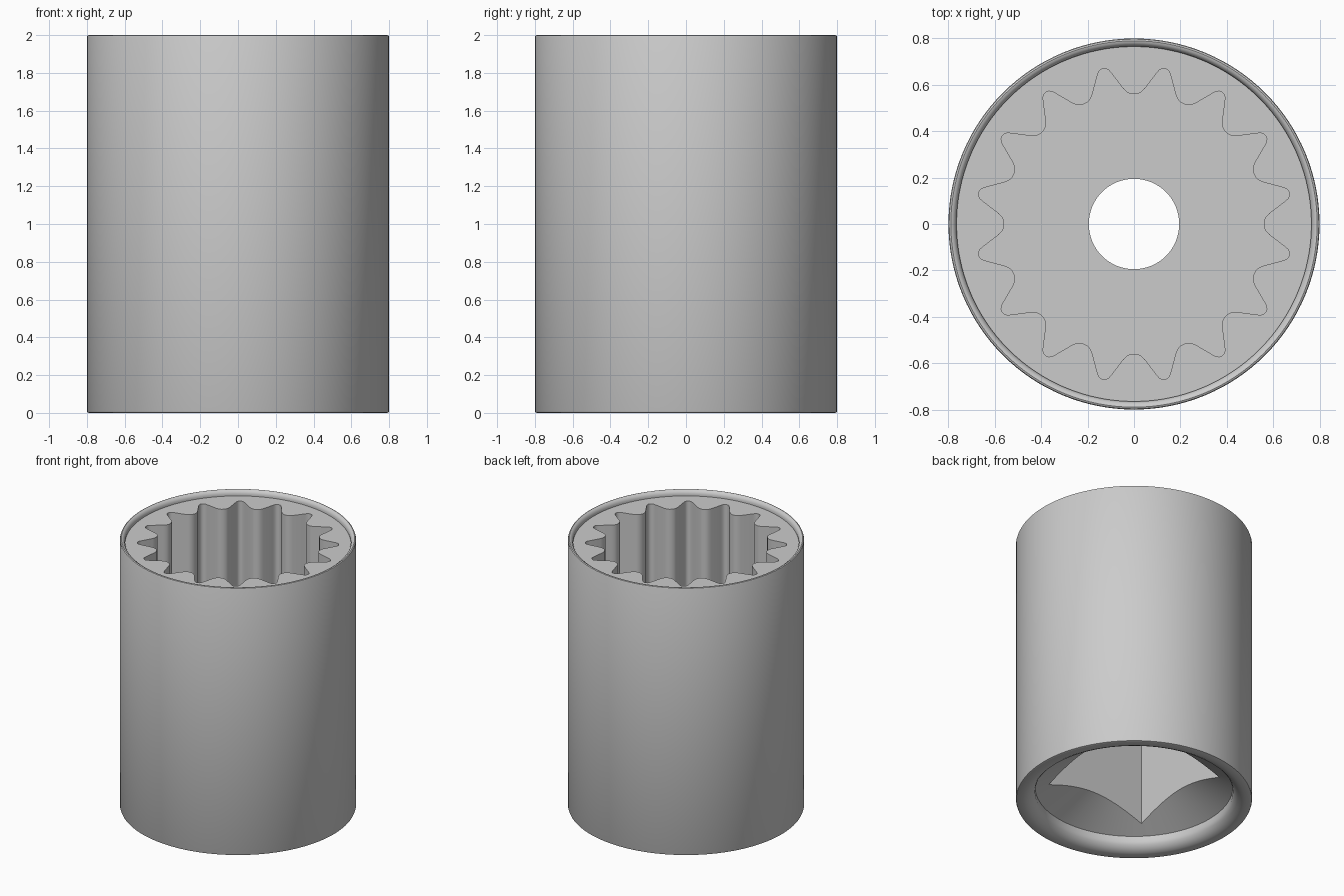
import bpy, bmesh
from math import sin, cos, pi, radians, sqrt

if "Cube" in bpy.data.objects:
    bpy.data.objects.remove(bpy.data.objects["Cube"])


def add_object(name, bm):
    bmesh.ops.recalc_face_normals(bm, faces=bm.faces)
    mesh = bpy.data.meshes.new(name)
    bm.to_mesh(mesh)
    bm.free()
    obj = bpy.data.objects.new(name, mesh)
    bpy.context.collection.objects.link(obj)
    return obj


def lathe(name, profile, steps=128):
    """Solid of revolution; both profile ends are capped with flat discs."""
    bm = bmesh.new()
    rings = [[bm.verts.new((r * cos(2 * pi * i / steps), r * sin(2 * pi * i / steps), z))
              for i in range(steps)] for r, z in profile]
    for a, b in zip(rings, rings[1:]):
        for i in range(steps):
            j = (i + 1) % steps
            bm.faces.new((a[i], a[j], b[j], b[i]))
    bm.faces.new(rings[0])
    bm.faces.new(rings[-1])
    return add_object(name, bm)


def prism(name, outline, z0, z1):
    bm = bmesh.new()
    low = [bm.verts.new((x, y, z0)) for x, y in outline]
    high = [bm.verts.new((x, y, z1)) for x, y in outline]
    n = len(outline)
    for i in range(n):
        j = (i + 1) % n
        bm.faces.new((low[i], low[j], high[j], high[i]))
    bm.faces.new(low)
    bm.faces.new(high)
    return add_object(name, bm)


def polar(r, deg):
    return r * cos(radians(deg)), r * sin(radians(deg))


# Round body with rolled rims, recessed top face and conical bottom lead-in
body = lathe("socket_body", [
    (0.25, 0.32), (0.67, 0.10), (0.67, 0.06), (0.68, 0.04), (0.70, 0.018),
    (0.73, 0.003), (0.75, 0), (0.79, 0), (0.797, 0.003), (0.80, 0.01),
    (0.80, 1.99), (0.797, 1.997), (0.79, 2.0), (0.782, 1.998),
    (0.772, 1.99), (0.765, 1.975), (0.765, 1.96)])

# Sixteen-tooth spline opening
half = [(-11.25, 0.56), (-9.6, 0.562), (-8.2, 0.569), (-6.7, 0.585),
        (-2.7, 0.658), (-1.9, 0.673), (-1.0, 0.681)]
tooth = half + [(0, 0.683)] + [(-a, r) for a, r in half[:0:-1]]
spline = [polar(r, 11.25 + 22.5 * k + a) for k in range(16) for a, r in tooth]
spline_cutter = prism("spline_cutter", spline, 1.0, 2.2)

# Square drive opening and round through hole
s = 0.41
square_cutter = prism("square_drive_cutter", [(-s, -s), (s, -s), (s, s), (-s, s)], -0.2, 0.85)
hole_cutter = prism("through_hole_cutter", [polar(0.195, 360 * i / 64) for i in range(64)], -0.3, 2.3)

bpy.context.view_layer.objects.active = body
body.select_set(True)
for cutter in (spline_cutter, square_cutter, hole_cutter):
    mod = body.modifiers.new("cut", 'BOOLEAN')
    mod.operation = 'DIFFERENCE'
    mod.solver = 'EXACT'
    mod.object = cutter
    bpy.ops.object.modifier_apply(modifier=mod.name)
    bpy.data.objects.remove(cutter)

bpy.ops.object.shade_smooth_by_angle(angle=radians(35))
